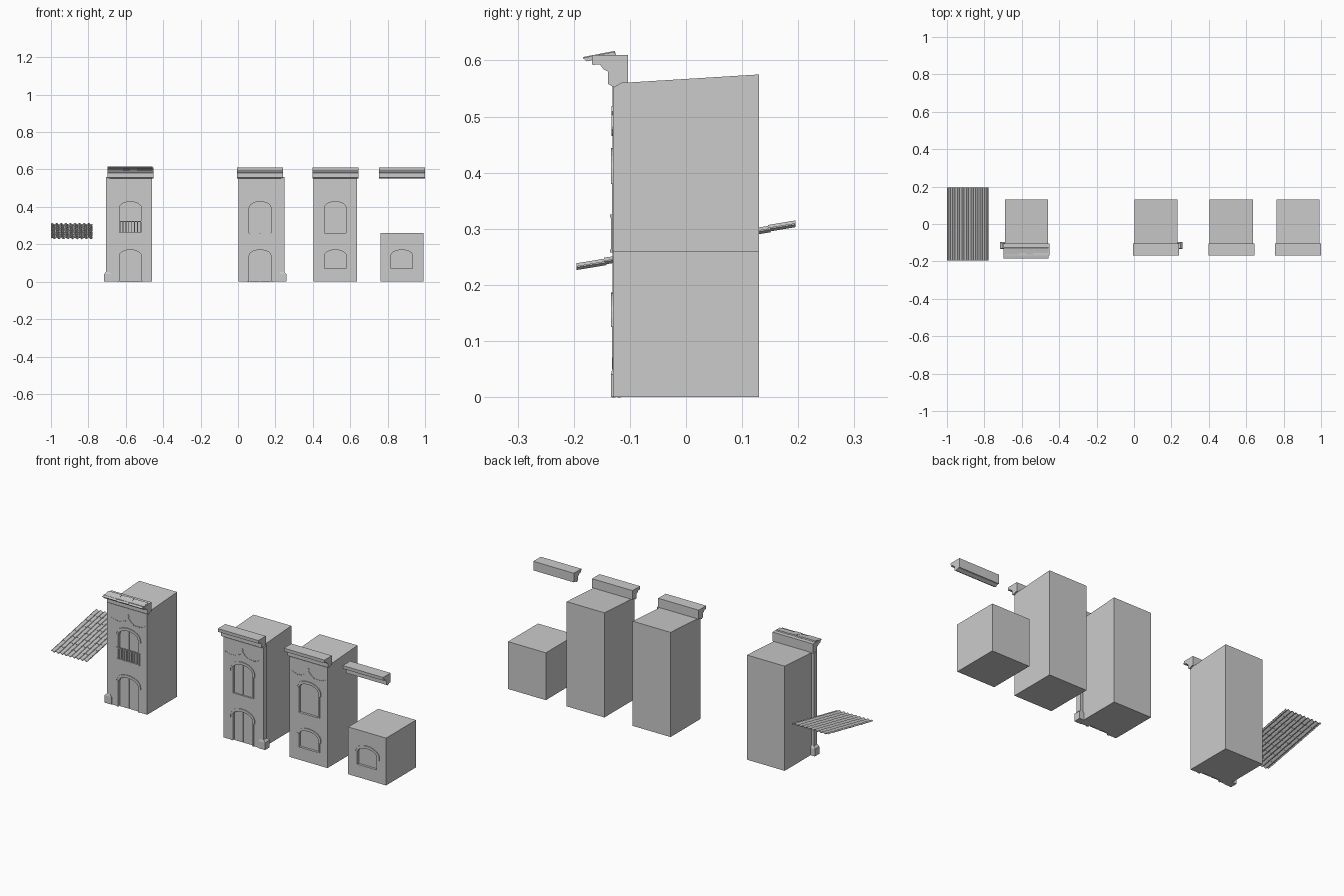
import bpy, bmesh, math

if "Cube" in bpy.data.objects:
    bpy.data.objects.remove(bpy.data.objects["Cube"])

FRONT = -0.13
W = 0.115  # half width of a facade


def finish(bm, name):
    bmesh.ops.recalc_face_normals(bm, faces=bm.faces)
    me = bpy.data.meshes.new(name)
    bm.to_mesh(me)
    bm.free()
    ob = bpy.data.objects.new(name, me)
    bpy.context.collection.objects.link(ob)
    return ob


def prism(name, pts, axis, a, b):
    """Extrude a closed outline from a to b; axis 'y' uses (x,z), 'x' uses (y,z)."""
    bm = bmesh.new()
    put = (lambda p, d: (p[0], d, p[1])) if axis == 'y' else (lambda p, d: (d, p[0], p[1]))
    lo = [bm.verts.new(put(p, a)) for p in pts]
    hi = [bm.verts.new(put(p, b)) for p in pts]
    bm.faces.new(lo)
    bm.faces.new(hi)
    n = len(pts)
    for i in range(n):
        j = (i + 1) % n
        bm.faces.new((lo[i], lo[j], hi[j], hi[i]))
    return finish(bm, name)


def box(name, x0, x1, y0, y1, z0, z1):
    return prism(name, [(x0, z0), (x1, z0), (x1, z1), (x0, z1)], 'y', y0, y1)


def arch(cx, hw, z0, zs, zt, n=12):
    """Open outline: right foot, over the arch, left foot."""
    pts = [(cx + hw, z0)]
    for i in range(n + 1):
        a = math.pi * i / n
        pts.append((cx + hw * math.cos(a), zs + (zt - zs) * math.sin(a)))
    return pts + [(cx - hw, z0)]


def opening(body, name, cx, z0, zs, zt, leaves):
    # recess cut in the wall
    cut = prism("cutter", arch(cx, 0.058, z0, zs, zt), 'y', FRONT - 0.03, FRONT + 0.013)
    cut.hide_render = True
    m = body.modifiers.new("recess", 'BOOLEAN')
    m.operation, m.object, m.solver = 'DIFFERENCE', cut, 'EXACT'
    bpy.context.view_layer.objects.active = body
    bpy.ops.object.modifier_apply(modifier=m.name)
    bpy.data.objects.remove(cut)
    # raised surround
    inner = arch(cx, 0.060, z0, zs, zt)
    outer = arch(cx, 0.069, z0, zs, zt + 0.01)
    prism(name + "_surround", inner + outer[::-1], 'y', FRONT - 0.002, FRONT + 0.004)
    # hood moulding with dropped ends
    hood_in = arch(cx, 0.069, zs - 0.015, zs, zt + 0.01)
    hood_out = arch(cx, 0.076, zs - 0.015, zs, zt + 0.016)
    prism(name + "_hood", hood_in + hood_out[::-1], 'y', FRONT - 0.004, FRONT + 0.004)
    # pair of leaves meeting at a centre gap
    if leaves:
        right = [p for p in arch(cx, 0.055, z0, zs, zt - 0.003) if p[0] > cx + 0.004]
        right += [(cx + 0.002, zt - 0.003), (cx + 0.002, z0)]
        prism(name + "_leaf_right", right, 'y', FRONT + 0.008, FRONT + 0.014)
        prism(name + "_leaf_left", [(2 * cx - x, z) for x, z in right], 'y',
              FRONT + 0.008, FRONT + 0.014)


def cornice(name, cx):
    pts = [(-0.103, 0.61), (-0.103, 0.56), (-0.114, 0.56), (-0.128, 0.552),
           (-0.139, 0.558), (-0.139, 0.58), (-0.148, 0.585), (-0.153, 0.593),
           (-0.167, 0.592), (-0.168, 0.61)]
    prism(name, pts, 'x', cx - 0.123, cx + 0.123)


def frieze(name, cx):
    # gabled moulding in the middle, beads hanging to each side
    g = [(-0.035, 0.468), (-0.018, 0.478), (0, 0.498), (0.018, 0.478), (0.035, 0.468)]
    top = [(x, z + 0.006) for x, z in g]
    prism(name + "_gable", [(cx + x, z) for x, z in g + top[::-1]], 'y',
          FRONT - 0.003, FRONT + 0.002)
    d = 0.007
    prism(name + "_finial", [(cx - d, 0.509), (cx, 0.502), (cx + d, 0.509), (cx, 0.519)],
          'y', FRONT - 0.003, FRONT + 0.002)
    for s in (-1, 1):
        for i in range(6):
            x = cx + s * (0.045 + i * 0.011)
            z = 0.468 + 0.01 * ((i - 1.5) / 3.5) ** 2
            r = 0.003
            prism(name + "_bead", [(x - r, z), (x, z - r), (x + r, z), (x, z + r)], 'y',
                  FRONT - 0.003, FRONT + 0.002)


def pilaster(name, edge, s):
    # lofted square post wrapping the corner: base, taper, shaft
    rows = [(0, 0.026), (0.04, 0.026), (0.052, 0.015), (0.56, 0.015)]
    bm = bmesh.new()
    rings = []
    for z, out in rows:
        k = (out - 0.015) / 0.011
        xa, xb = edge + s * out, edge - s * (0.004 + 0.011 * k)
        ya, yb = -0.131 - 0.003 * k, -0.101 + 0.006 * k
        rings.append([bm.verts.new((x, y, z)) for x, y in
                      ((xa, ya), (xb, ya), (xb, yb), (xa, yb))])
    for a, b in zip(rings, rings[1:]):
        for i in range(4):
            j = (i + 1) % 4
            bm.faces.new((a[i], a[j], b[j], b[i]))
    bm.faces.new(rings[0])
    bm.faces.new(rings[-1])
    finish(bm, name)


def house(name, cx, door, leaves):
    side = [(FRONT, 0), (FRONT, 0.552), (-0.114, 0.56), (0.13, 0.575), (0.13, 0)]
    body = prism(name + "_wall", side, 'x', cx - W, cx + W)
    opening(body, name + "_lower", cx, -0.001 if door else 0.07, 0.14, 0.17, leaves and door)
    opening(body, name + "_upper", cx, 0.26, 0.395, 0.428, leaves)
    cornice(name + "_cornice", cx)
    frieze(name + "_frieze", cx)


# three houses
C1, C2, C3, C4 = -0.576, 0.118, 0.52, 0.876
house("left_house", C1, True, True)
house("middle_house", C2, True, True)
house("right_house", C3, False, False)
pilaster("left_pilaster", C1 - W, -1)
pilaster("right_pilaster", C2 + W, 1)

# balcony railing on the left house
for z in (0.258, 0.32):
    box("balcony_rail", C1 - 0.072, C1 + 0.072, -0.135, -0.129, z, z + 0.005)
for i in range(10):
    x = C1 - 0.069 + i * 0.0153
    box("balcony_bar", x - 0.002, x + 0.002, -0.134, -0.13, 0.26, 0.322)

# coping tiles on the left cornice
edges = [-0.697, -0.615, -0.578, -0.54, -0.458]
for i, (a, b) in enumerate(zip(edges, edges[1:])):
    d = 0.0015 * (i % 2)
    prism("coping_tile", [(-0.184, 0.606 - d), (-0.127, 0.617 - d), (-0.125, 0.611 - d),
                          (-0.177, 0.6 - d)], 'x', a, b)

# single-storey block and loose cornice
block = box("block_wall", C4 - W, C4 + W, FRONT, 0.13, 0, 0.26)
opening(block, "block_window", C4, 0.07, 0.14, 0.17, False)
cornice("loose_cornice", C4 + 0.001)

# corrugated roof panel in overlapping courses
WAVES, COURSES = 9, 8
step = 0.39 / COURSES
for k in range(COURSES):
    bm = bmesh.new()
    y0 = -0.195 + k * step
    y1 = min(y0 + step + 0.004, 0.195)
    rows = []
    for y in (y0, y1):
        z = 0.2325 + 0.2 * k * step + 0.165 * (y - y0)
        rows.append([bm.verts.new((-1 + 0.22 * i / (WAVES * 4), y,
                                   z + 0.0045 * math.sin(i * math.pi / 2)))
                     for i in range(WAVES * 4 + 1)])
    for i in range(WAVES * 4):
        bm.faces.new((rows[0][i], rows[0][i + 1], rows[1][i + 1], rows[1][i]))
    ob = finish(bm, "roof_course")
    m = ob.modifiers.new("thickness", 'SOLIDIFY')
    m.thickness, m.offset = 0.003, 0
